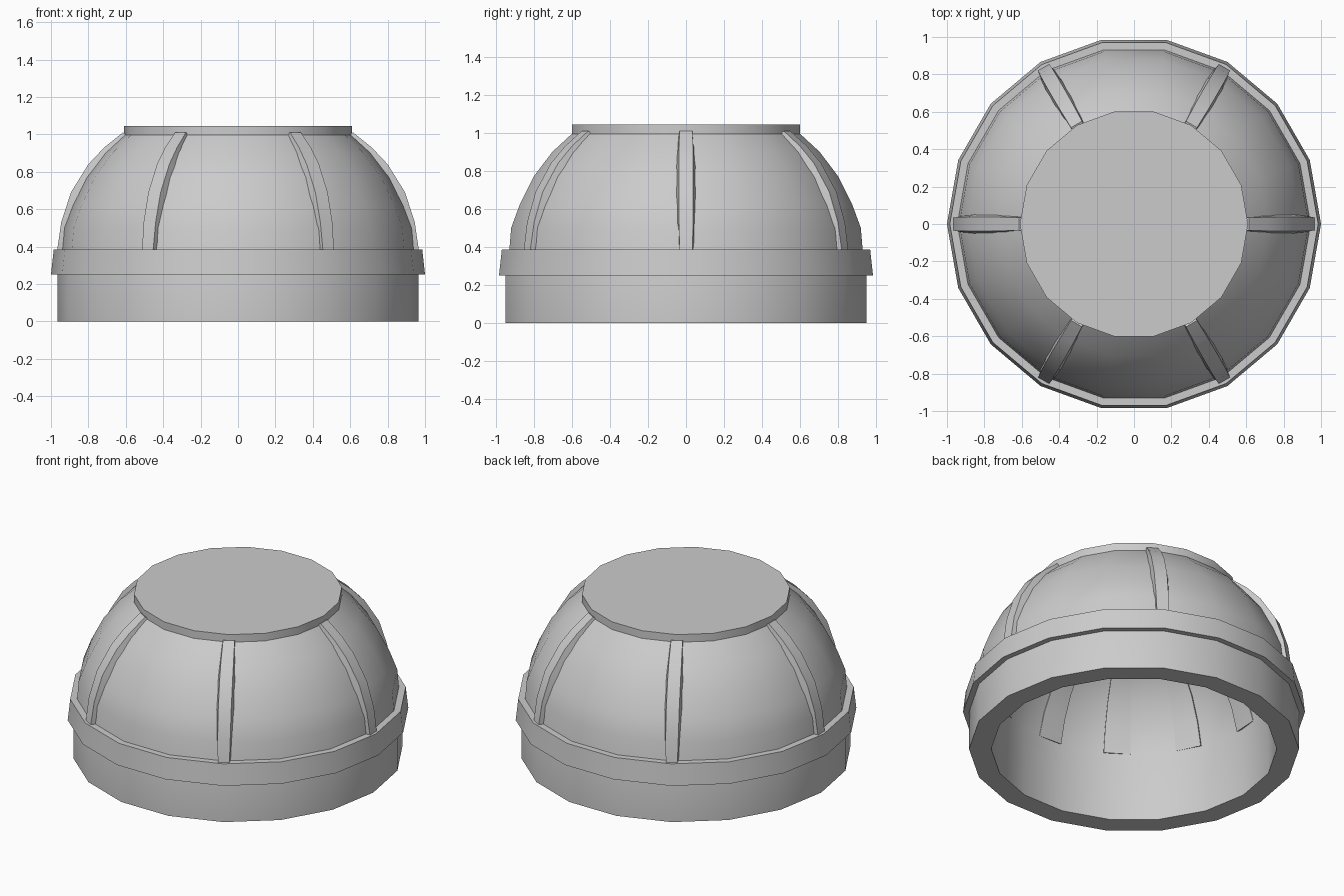
import bpy, bmesh
from math import sin, cos, pi, radians

cube = bpy.data.objects.get("Cube")
if cube:
    bpy.data.objects.remove(cube)

SIDES = 18
grey = bpy.data.materials.new("plain_grey")
grey.use_nodes = True
colour = (0.6, 0.6, 0.6, 1)
grey.diffuse_color = colour
grey.node_tree.nodes["Principled BSDF"].inputs["Base Color"].default_value = colour


def finish(name, bm, angle):
    bmesh.ops.recalc_face_normals(bm, faces=bm.faces)
    mesh = bpy.data.meshes.new(name)
    bm.to_mesh(mesh)
    bm.free()
    mesh.materials.append(grey)
    obj = bpy.data.objects.new(name, mesh)
    bpy.context.collection.objects.link(obj)
    bpy.ops.object.select_all(action='DESELECT')
    obj.select_set(True)
    bpy.context.view_layer.objects.active = obj
    bpy.ops.object.shade_smooth_by_angle(angle=radians(angle))
    return obj


def lathe(name, profile):
    """Spin a closed (radius, height) outline; radius 0 makes a capped centre."""
    bm = bmesh.new()
    rings = []
    for r, z in profile:
        if r == 0:
            rings.append([bm.verts.new((0, 0, z))] * SIDES)
        else:
            rings.append([bm.verts.new((r * cos(2 * pi * i / SIDES), r * sin(2 * pi * i / SIDES), z))
                          for i in range(SIDES)])
    for a, b in zip(rings, rings[1:] + rings[:1]):
        for i in range(SIDES):
            j = (i + 1) % SIDES
            corners = list(dict.fromkeys((a[i], a[j], b[j], b[i])))
            if len(corners) > 2:
                bm.faces.new(corners)
    return finish(name, bm, 32)


def rib(name, outer, inner, widths, azimuth, angle=25):
    """Sweep a tapered bar along a curved outline, then turn it to its azimuth."""
    bm = bmesh.new()
    c, s = cos(azimuth), sin(azimuth)
    sections = []
    for (ro, zo), (ri, zi), (wo, wi) in zip(outer, inner, widths):
        quad = ((ro, -wo, zo), (ro, wo, zo), (ri, wi, zi), (ri, -wi, zi))
        sections.append([bm.verts.new((x * c - y * s, x * s + y * c, z)) for x, y, z in quad])
    for a, b in zip(sections, sections[1:]):
        for i in range(4):
            j = (i + 1) % 4
            bm.faces.new((a[i], a[j], b[j], b[i]))
    bm.faces.new(sections[0])
    bm.faces.new(sections[-1])
    return finish(name, bm, angle)


# Hollow dome with its lower wall
dome = [(0.945, 0.38), (0.935, 0.5), (0.89, 0.62), (0.815, 0.77), (0.715, 0.9), (0.605, 1.0)]
cavity = [(0.5, 0.93), (0.62, 0.84), (0.72, 0.72), (0.79, 0.58), (0.83, 0.44), (0.835, 0)]
lathe("hollow_dome", [(0.965, 0), (0.965, 0.3)] + dome + [(0, 1.0), (0, 0.93)] + cavity)

# Raised band around the wall
lathe("rim_band", [(0.93, 0.25), (1.0, 0.25), (0.985, 0.385), (0.93, 0.385)])

# Flat lid
lathe("top_lid", [(0, 0.99), (0.61, 0.995), (0.61, 1.045), (0, 1.045)])

# Six outer ribs
outer = [(0.967, 0.38), (0.945, 0.53), (0.893, 0.69), (0.80, 0.84), (0.715, 0.93), (0.615, 1.01)]
inner = [(r - 0.07, z - 0.03) for r, z in outer]
widths = [(0.034, 0.036), (0.037, 0.055), (0.038, 0.06), (0.038, 0.06), (0.037, 0.052), (0.034, 0.036)]
for k in range(6):
    rib(f"outer_rib_{k + 1}", outer, inner, widths, k * pi / 3)

# Twelve shallow ribs lining the cavity
lining = cavity[:5]
for k in range(12):
    rib(f"inner_rib_{k + 1}", [(r + 0.04, z + 0.02) for r, z in lining],
        [(r - 0.018, z - 0.004) for r, z in lining],
        [(r * 0.095, r * 0.095) for r, z in lining], radians(30 * k - 3))
